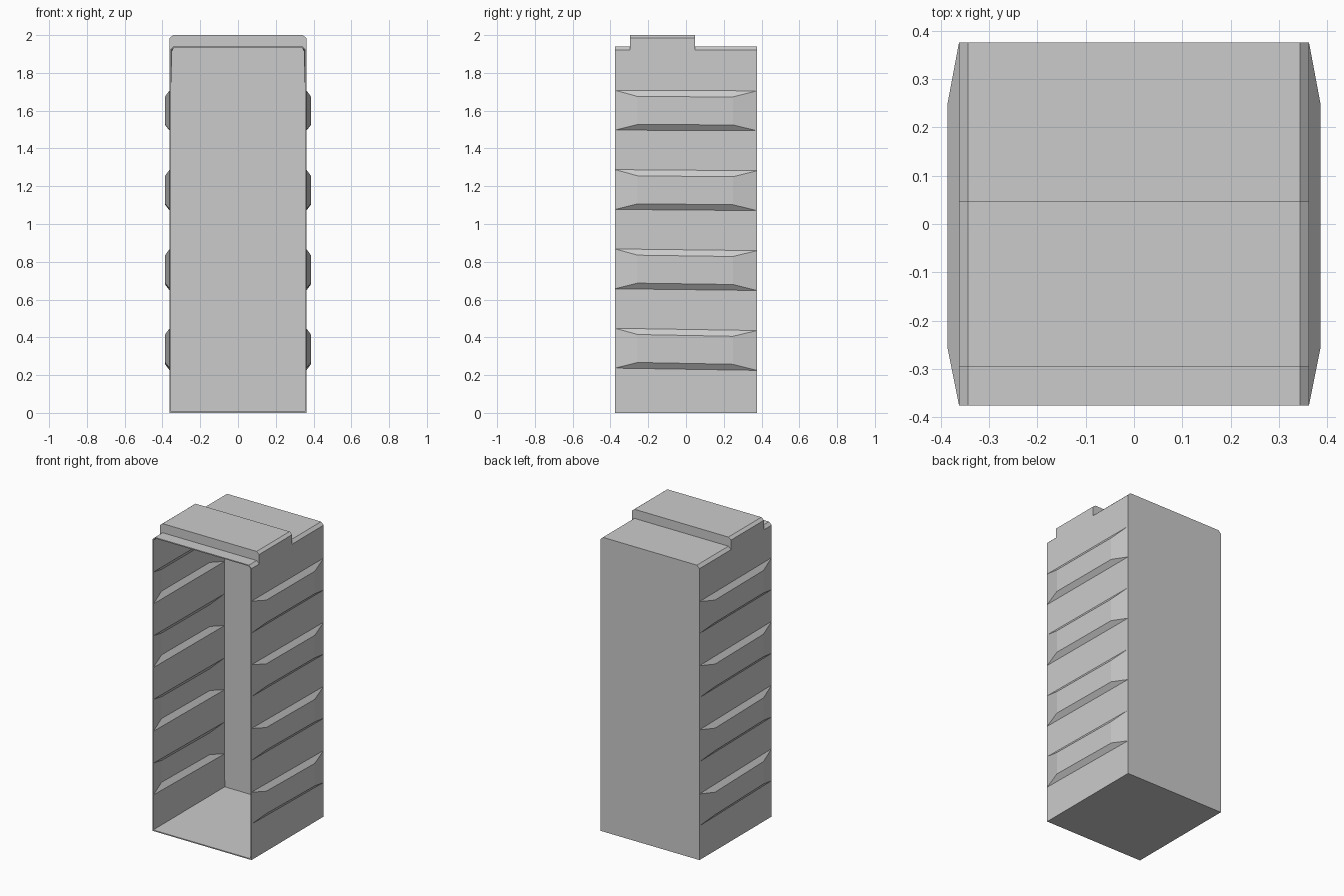
import bpy, bmesh

if "Cube" in bpy.data.objects:
    bpy.data.objects.remove(bpy.data.objects["Cube"])

W, WT = 0.362, 0.343            # half width of the walls, of the roof inside its chamfers
F, B = -0.376, 0.376            # front and back
Y1, Y2 = -0.296, 0.048          # raised band on the roof
RIB_X = 0.386                   # outermost face of the side ribs
LOW, HIGH = (1.922, 1.94), (1.985, 2.0)   # chamfer start and roof height

bm = bmesh.new()
cache = {}


def vert(x, y, z):
    key = (round(x, 5), round(y, 5), round(z, 5))
    if key not in cache:
        cache[key] = bm.verts.new(key)
    return cache[key]


def face(*pts):
    return bm.faces.new([vert(*p) for p in pts])


# Four embossed ribs: (bottom, top, drop of the rear end)
ribs = [(0.237 + 0.42 * i, 0.448 + 0.42 * i, 0.003 * (4 - i)) for i in range(4)]
back_edge = [0.0]
for lo, hi, d in ribs:
    back_edge += [lo - d, hi - d]
back_edge.append(LOW[0])

# Side walls with ribs pressed outwards
for s in (-1, 1):
    w, r, t = s * W, s * RIB_X, s * WT
    below = ((w, F, 0), (w, B, 0))
    for lo, hi, d in ribs:
        a, b = (w, F, lo), (w, B, lo - d)
        e, c = (w, F, hi), (w, B, hi - d)
        face(*below, b, a)
        ring = [a, b, c, e]
        panel = [(r, -0.256, lo + 0.03), (r, 0.248, lo + 0.03 - d * 0.8),
                 (r, 0.248, hi - 0.033 - d * 0.8), (r, -0.256, hi - 0.033)]
        face(*panel)
        for i in range(4):
            j = (i + 1) % 4
            face(ring[i], ring[j], panel[j], panel[i])
        below = (e, c)
    face(*below, (w, B, LOW[0]), (w, Y2, LOW[0]), (w, Y2, HIGH[0]),
         (w, Y1, HIGH[0]), (w, Y1, LOW[0]), (w, F, LOW[0]))
    # Chamfers along the roof edges
    for ya, yb, (z0, z1) in ((F, Y1, LOW), (Y1, Y2, HIGH), (Y2, B, LOW)):
        face((w, ya, z0), (w, yb, z0), (t, yb, z1), (t, ya, z1))

# Roof strips and the two steps of the raised band
for ya, yb, z in ((F, Y1, LOW[1]), (Y1, Y2, HIGH[1]), (Y2, B, LOW[1])):
    face((-WT, ya, z), (WT, ya, z), (WT, yb, z), (-WT, yb, z))
for y in (Y1, Y2):
    half = [(WT, LOW[1]), (W, LOW[0]), (W, HIGH[0]), (WT, HIGH[1])]
    face(*[(x, y, z) for x, z in half], *[(-x, y, z) for x, z in reversed(half)])

# Floor and back wall, front left open
face((-W, F, 0), (-W, B, 0), (W, B, 0), (W, F, 0))
face(*[(W, B, z) for z in back_edge], (WT, B, LOW[1]), (-WT, B, LOW[1]),
     *[(-W, B, z) for z in reversed(back_edge)])

bmesh.ops.recalc_face_normals(bm, faces=bm.faces[:])
bm.normal_update()
floor = min(bm.faces, key=lambda f: f.calc_center_median().z)
if floor.normal.z > 0:
    bmesh.ops.reverse_faces(bm, faces=bm.faces[:])

mesh = bpy.data.meshes.new("cabinet_shell")
bm.to_mesh(mesh)
bm.free()
shell = bpy.data.objects.new("cabinet_shell", mesh)
bpy.context.collection.objects.link(shell)

# Sheet thickness, inwards
solid = shell.modifiers.new("thickness", "SOLIDIFY")
solid.thickness = 0.007
solid.offset = -1
solid.use_even_offset = True
